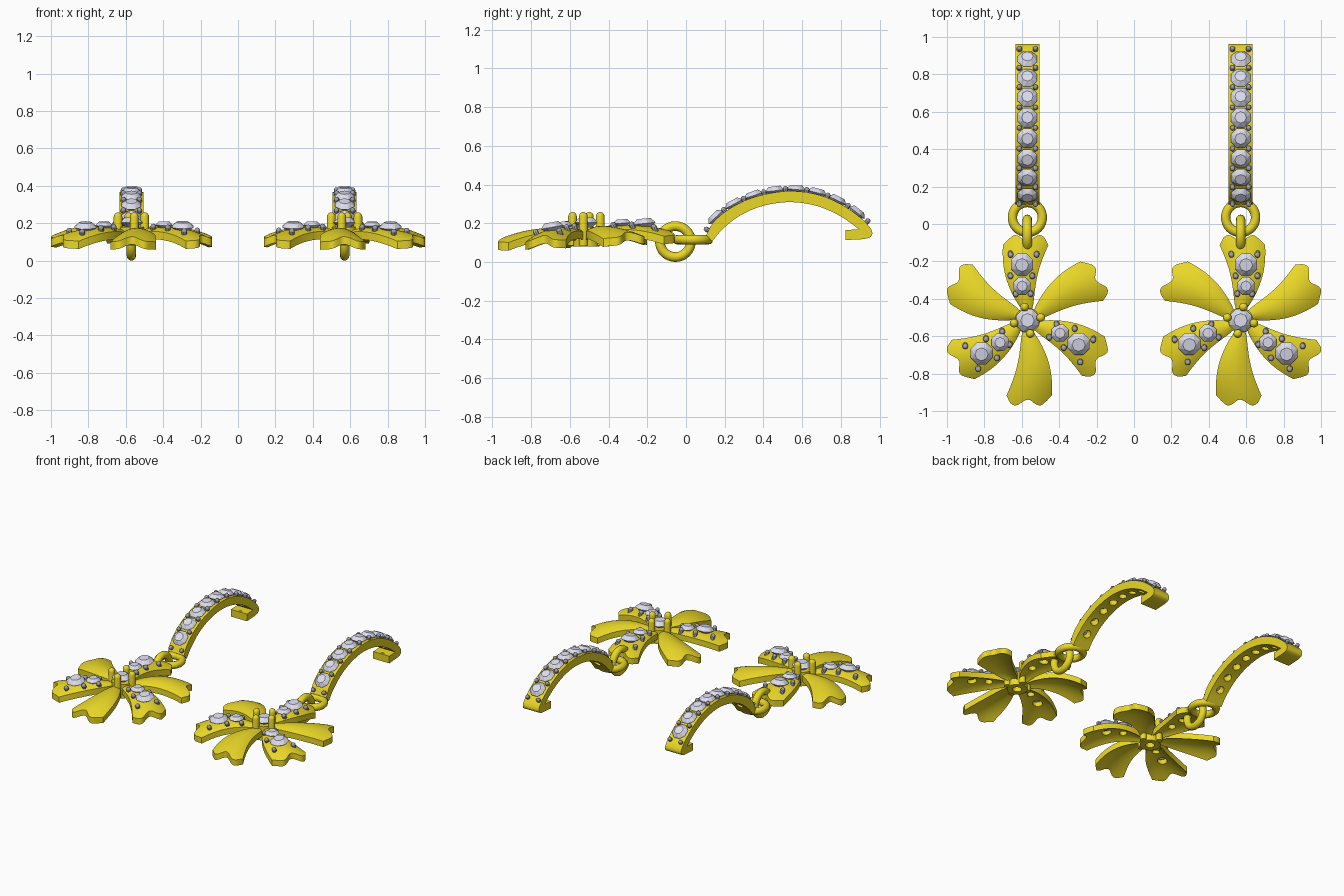
import bpy, bmesh
from math import sin, cos, pi, radians
from mathutils import Vector, Matrix

if "Cube" in bpy.data.objects:
    bpy.data.objects.remove(bpy.data.objects["Cube"])

CX, CY = -0.57, -0.515          # flower centre of the left earring


def material(name, color):
    m = bpy.data.materials.new(name)
    m.diffuse_color = (*color, 1)
    m.use_nodes = True
    m.node_tree.nodes["Principled BSDF"].inputs["Base Color"].default_value = m.diffuse_color
    return m


GOLD = material("gold", (0.82, 0.68, 0.02))
GEM = material("gem", (0.72, 0.72, 0.85))
BEAD = material("bead_metal", (0.36, 0.36, 0.42))


def frame(p, n=(0, 0, 1)):
    """Matrix at p with local z along n."""
    q = Vector(n).to_track_quat('Z', 'Y')
    return Matrix.Translation(p) @ q.to_matrix().to_4x4()


def lathe(bm, profile, n, mat, closed=False):
    """Revolve (radius, height) points round local z."""
    rings = [[bm.verts.new(mat @ Vector((r * cos(2 * pi * i / n), r * sin(2 * pi * i / n), z)))
              for i in range(n)] for r, z in profile]
    pairs = list(zip(rings, rings[1:])) + ([(rings[-1], rings[0])] if closed else [])
    for a, b in pairs:
        for i in range(n):
            j = (i + 1) % n
            bm.faces.new((a[i], a[j], b[j], b[i]))


def gem(bm, radius, mat):
    """Faceted stone: table, girdle and point."""
    pts = [(0, 0, -0.6)]
    for i in range(8):
        a = i * pi / 4
        pts.append((0.55 * cos(a), 0.55 * sin(a), 0.45))
        pts.append((cos(a + pi / 8), sin(a + pi / 8), 0.05))
    verts = [bm.verts.new(mat @ (Vector(p) * radius)) for p in pts]
    bmesh.ops.convex_hull(bm, input=verts)


def pin(bm, r, low, high, mat, n=10):
    """Round-topped prong."""
    dome = [(r * cos(a * pi / 8), high - r + r * sin(a * pi / 8)) for a in range(5)]
    lathe(bm, [(0, low), (r, low)] + dome, n, mat)


def hole(bm, r, mat):
    lathe(bm, [(0, -0.09), (r, -0.09), (r, 0.03), (0, 0.03)], 16, mat)


def finish(name, bm, mat, smooth=True, cutter=None, mirror=True):
    bmesh.ops.remove_doubles(bm, verts=bm.verts, dist=1e-5)
    bmesh.ops.recalc_face_normals(bm, faces=bm.faces)
    me = bpy.data.meshes.new(name)
    bm.to_mesh(me)
    bm.free()
    ob = bpy.data.objects.new(name, me)
    bpy.context.collection.objects.link(ob)
    if mat:
        me.materials.append(mat)
    bpy.ops.object.select_all(action='DESELECT')
    ob.select_set(True)
    bpy.context.view_layer.objects.active = ob
    if cutter:
        mod = ob.modifiers.new("holes", 'BOOLEAN')
        mod.operation, mod.solver, mod.object = 'DIFFERENCE', 'EXACT', cutter
        bpy.ops.object.modifier_apply(modifier=mod.name)
        bpy.data.objects.remove(cutter)
    if smooth:
        bpy.ops.object.shade_smooth_by_angle(angle=radians(35))
    if mirror:                   # second earring
        ob.modifiers.new("pair", 'MIRROR').use_mirror_merge = False
    return ob


def spline(pts, steps=6):
    """Catmull-Rom through 2D points."""
    p = [Vector(q) for q in pts]
    p = [2 * p[0] - p[1]] + p + [2 * p[-1] - p[-2]]
    out = []
    for a, b, c, d in zip(p, p[1:], p[2:], p[3:]):
        for k in range(steps):
            t = k / steps
            out.append(0.5 * (2 * b + (c - a) * t + (2 * a - 5 * b + 4 * c - d) * t * t
                              + (3 * b - a - 3 * c + d) * t ** 3))
    return out + [p[-2]]


# ---- flower petals: curved, domed, notched at the tip
def petal_point(a, r, s):
    u = max((r - 0.05) / 0.39, 0)
    lat = s * (0.02 + 0.109 * u ** 0.7) + 0.032 * sin(pi * min(u, 1))
    x = CX + r * cos(a) - lat * sin(a)
    y = CY + r * sin(a) + lat * cos(a)
    z = 0.165 + 0.09 * u - 0.115 * u * u - (0.012 + 0.027 * u) * s * s
    return Vector((x, y, z + 0.04 * (y - CY)))


def petal_frame(a, r, s):
    e = 0.005
    p = petal_point(a, r, s)
    n = (petal_point(a, r + e, s) - p).cross(petal_point(a, r, s + 0.05) - p)
    return frame(p, n)


petals, cuts, stones, beads = (bmesh.new() for _ in range(4))
NT, NS = 14, 20
for k in range(6):
    a = radians(90 + 60 * k)
    top, bot = [], []
    for i in range(NT + 1):
        for j in range(NS + 1):
            s = 2 * j / NS - 1
            tip = 0.44 - 0.016 * cos(2 * pi * s) - 0.022 * s ** 6
            p = petal_point(a, 0.06 + (tip - 0.06) * i / NT, s)
            top.append(petals.verts.new(p))
            bot.append(petals.verts.new(p - Vector((0, 0, 0.042))))
    W = NS + 1
    for g in (top, bot):
        for i in range(NT):
            for j in range(NS):
                q = i * W + j
                petals.faces.new((g[q], g[q + 1], g[q + W + 1], g[q + W]))
    rim = (list(range(W)) + [i * W + NS for i in range(1, NT + 1)]
           + [NT * W + j for j in range(NS - 1, -1, -1)] + [i * W for i in range(NT - 1, 0, -1)])
    for q, r in zip(rim, rim[1:] + rim[:1]):
        petals.faces.new((top[q], top[r], bot[r], bot[q]))
    if k % 2 == 0:               # every other petal carries two stones
        for r, size in ((0.30, 0.064), (0.185, 0.05)):
            m = petal_frame(a, r, 0)
            gem(stones, size, m @ Matrix.Translation((0, 0, 0.008)))
            hole(cuts, size * 0.5, m)
        for r, s in ((0.355, 0.62), (0.24, 0.68), (0.145, 0.65)):
            for side in (-1, 1):
                pin(beads, 0.015, -0.015, 0.03, petal_frame(a, r, s * side))
cutter = finish("petal_cutter", cuts, None, False, mirror=False)
cutter.hide_render = True
finish("petals", petals, GOLD, cutter=cutter)
finish("petal_stones", stones, GEM, False)
finish("petal_beads", beads, BEAD)

# ---- flower centre: hub tube, four prongs, stone
bm = bmesh.new()
lathe(bm, [(0.03, 0.08), (0.068, 0.08), (0.068, 0.18), (0.03, 0.18)], 24,
      frame((CX, CY, 0)), closed=True)
finish("hub", bm, GOLD)
bm = bmesh.new()
for k in range(4):
    a = radians(12 + 90 * k)
    pin(bm, 0.023, 0.085, 0.258, frame((CX + 0.073 * cos(a), CY + 0.073 * sin(a), 0)), 14)
finish("centre_prongs", bm, GOLD)
bm = bmesh.new()
gem(bm, 0.066, frame((CX, CY, 0.2)))
finish("centre_stone", bm, GEM, False)

# ---- two interlocked rings
ring = [(0.08 + 0.025 * cos(i * pi / 6), 0.025 * sin(i * pi / 6)) for i in range(12)]
for name, y, z, axis in (("jump_ring", -0.055, 0.105, (1, 0, 0)), ("strap_ring", 0.035, 0.115, (0, 0, 1))):
    bm = bmesh.new()
    lathe(bm, ring, 32, frame((CX, y, z), axis), closed=True)
    finish(name, bm, GOLD)

# ---- arched strap with hooked end
outer = spline([(.105, .14), (.15, .215), (.25, .29), (.38, .343), (.54, .366), (.69, .345),
                (.82, .287), (.92, .212), (.962, .155), (.938, .122), (.825, .113)])
inner = spline([(.895, .168), (.8, .235), (.68, .288), (.54, .309), (.4, .29), (.28, .24),
                (.19, .17), (.135, .105)])
outline = outer + [Vector((.825, .165))] + inner
strap = bmesh.new()
sides = [[strap.verts.new((CX + dx, p.x, p.y)) for p in outline] for dx in (-0.064, 0.064)]
for s in sides:
    strap.faces.new(s)
for i in range(len(outline)):
    j = (i + 1) % len(outline)
    strap.faces.new((sides[0][i], sides[0][j], sides[1][j], sides[1][i]))


def strap_frame(y, dx=0):
    """Frame on the strap's outer face at a given y."""
    for p, q in zip(outer, outer[1:]):
        if p.x <= y <= q.x:
            c = p.lerp(q, (y - p.x) / (q.x - p.x))
            t = q - p
            return frame((CX + dx, c.x, c.y), (0, -t.y, t.x))


cuts, stones, beads = (bmesh.new() for _ in range(3))
for y in (.16, .252, .352, .46, .568, .675, .778, .877):
    m = strap_frame(y)
    gem(stones, 0.056, m @ Matrix.Translation((0, 0, 0.006)))
    hole(cuts, 0.027, m)
for y in (.117, .203, .302, .405, .514, .622, .728, .83, .93):
    for dx in (-0.043, 0.043):
        pin(beads, 0.014, -0.015, 0.027, strap_frame(y, dx))
cutter = finish("strap_cutter", cuts, None, False, mirror=False)
cutter.hide_render = True
finish("strap", strap, GOLD, cutter=cutter)
finish("strap_stones", stones, GEM, False)
finish("strap_beads", beads, BEAD)
